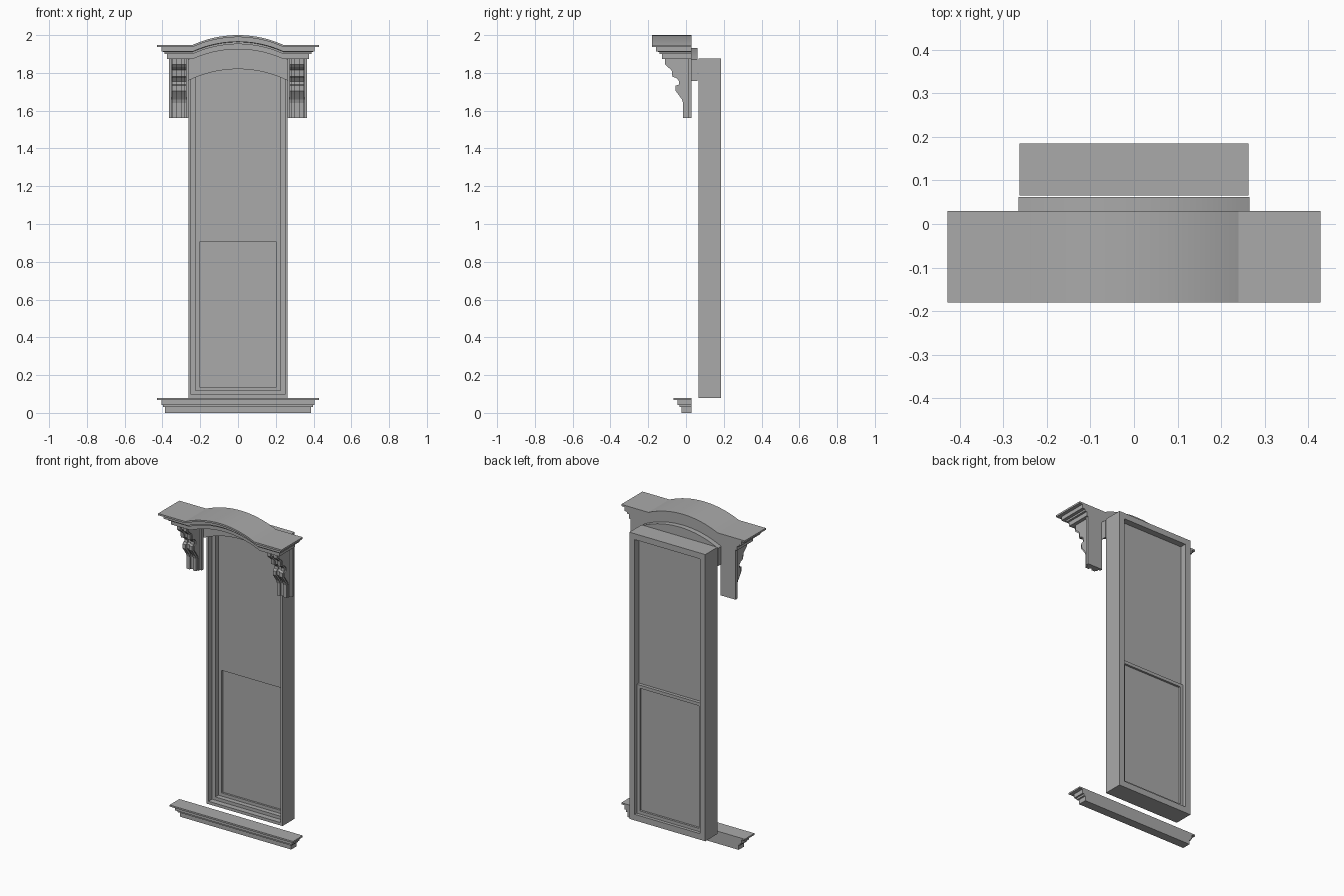
import bpy, bmesh, math

if "Cube" in bpy.data.objects:
    bpy.data.objects.remove(bpy.data.objects["Cube"])

stone = bpy.data.materials.new("plain grey")
stone.use_nodes = True
GREY = (0.4, 0.4, 0.4, 1)
stone.diffuse_color = GREY
stone.node_tree.nodes["Principled BSDF"].inputs["Base Color"].default_value = GREY

BACK = 0.03          # wall-side plane of the mouldings
SPAN = 0.24          # half width of the arch


def finish(name, bm, smooth=False):
    bmesh.ops.recalc_face_normals(bm, faces=bm.faces)
    mesh = bpy.data.meshes.new(name)
    bm.to_mesh(mesh)
    bm.free()
    mesh.materials.append(stone)
    obj = bpy.data.objects.new(name, mesh)
    bpy.context.collection.objects.link(obj)
    if smooth:
        bpy.ops.object.select_all(action='DESELECT')
        obj.select_set(True)
        bpy.context.view_layer.objects.active = obj
        bpy.ops.object.shade_smooth_by_angle(angle=math.radians(20))
    return obj


def arc(x, half, rise):
    """Height of a circular arch above its springing line."""
    if abs(x) >= half:
        return 0.0
    r = (half * half + rise * rise) / (2 * rise)
    return math.sqrt(r * r - x * x) - (r - rise)


def stations(half, n=28):
    return [half * (2 * i / n - 1) for i in range(n + 1)]


def moulding(name, profile, width, depth, rise):
    """Stepped moulding with returned ends; profile is (overhang, height)."""
    bm = bmesh.new()
    mid = stations(SPAN) if rise else []
    rings = []
    for out, z in profile:
        xs = [-width - out] + mid + [width + out]
        row = [(x, z + (arc(x, SPAN, rise) if rise else 0)) for x in xs]
        front = [bm.verts.new((x, -depth - out, h)) for x, h in row]
        back = [bm.verts.new((x, BACK, h)) for x, h in row]
        rings.append((front, back))
    for (f0, b0), (f1, b1) in zip(rings, rings[1:]):
        lo, hi = f0 + b0[::-1], f1 + b1[::-1]
        for i in range(len(lo)):
            j = (i + 1) % len(lo)
            bm.faces.new((lo[i], lo[j], hi[j], hi[i]))
    for f, b in (rings[0], rings[-1]):
        for i in range(len(f) - 1):
            bm.faces.new((f[i], f[i + 1], b[i + 1], b[i]))
    return finish(name, bm, bool(rise))


def box(bm, x0, x1, y0, y1, z0, z1):
    v = [bm.verts.new((x, y, z)) for x in (x0, x1) for y in (y0, y1) for z in (z0, z1)]
    for f in ("0132", "4576", "0154", "2376", "0264", "1375"):
        bm.faces.new([v[int(c)] for c in f])


def ring_faces(bm, loops, close=True):
    """Loft rectangular loops (half width, y, bottom, top) into a frame."""
    rows = [[bm.verts.new(p) for p in ((-w, y, b), (w, y, b), (w, y, t), (-w, y, t))]
            for w, y, b, t in loops]
    for a, c in zip(rows, rows[1:] + rows[:1]):
        for i in range(4):
            j = (i + 1) % 4
            bm.faces.new((a[i], a[j], c[j], c[i]))


def prism_x(bm, outline, x0, x1):
    """Extrude a (y, z) outline between two x positions."""
    a = [bm.verts.new((x0, y, z)) for y, z in outline]
    b = [bm.verts.new((x1, y, z)) for y, z in outline]
    bm.faces.new(a)
    bm.faces.new(b)
    for i in range(len(a)):
        j = (i + 1) % len(a)
        bm.faces.new((a[i], a[j], b[j], b[i]))


# Arched hood and straight sill
moulding("arched_hood", [(0, 1.873), (0, 1.9), (0.013, 1.9), (0.013, 1.911), (0.031, 1.913),
                         (0.031, 1.937), (0.053, 1.937), (0.053, 1.948)], 0.375, 0.127, 0.052)
moulding("window_sill", [(0, 0), (0, 0.03), (0.01, 0.03), (0.01, 0.042), (0.02, 0.042),
                         (0.02, 0.068), (0.042, 0.068), (0.042, 0.078)], 0.386, 0.025, 0)

# Curved head panel between hood and window
bm = bmesh.new()
slices = []
for x in stations(0.265):
    h = arc(x, 0.265, 0.062)
    slices.append([bm.verts.new((x, y, z + h)) for y, z in
                   ((BACK, 1.758), (0.062, 1.758), (0.062, 1.87), (BACK, 1.87))])
for a, b in zip(slices, slices[1:]):
    for i in range(4):
        j = (i + 1) % 4
        bm.faces.new((a[i], a[j], b[j], b[i]))
bm.faces.new(slices[0])
bm.faces.new(slices[-1])
finish("head_panel", bm, True)

# Window frame with a stepped reveal
bm = bmesh.new()
ring_faces(bm, [(0.263, 0.065, 0.08, 1.877), (0.25, 0.065, 0.098, 1.862),
                (0.25, 0.1, 0.098, 1.862), (0.226, 0.1, 0.118, 1.84),
                (0.226, 0.185, 0.118, 1.84), (0.263, 0.185, 0.08, 1.877)])
finish("window_frame", bm)

# Upper pane
bm = bmesh.new()
box(bm, -0.226, 0.226, 0.13, 0.145, 0.926, 1.84)
finish("upper_pane", bm)

# Lower sash and its pane
bm = bmesh.new()
ring_faces(bm, [(0.226, 0.13, 0.118, 0.926), (0.205, 0.13, 0.138, 0.906),
                (0.205, 0.165, 0.138, 0.906), (0.226, 0.165, 0.118, 0.926)])
finish("lower_sash", bm)
bm = bmesh.new()
box(bm, -0.205, 0.205, 0.142, 0.152, 0.138, 0.906)
finish("lower_pane", bm)

# Scrolled brackets: recessed core, raised ribs and a back plate
front = [(-0.11, 1.873), (-0.11, 1.845), (-0.098, 1.832), (-0.076, 1.815), (-0.072, 1.78),
         (-0.05, 1.772), (-0.036, 1.755), (-0.038, 1.738), (-0.055, 1.732), (-0.055, 1.705),
         (-0.04, 1.685), (-0.022, 1.66), (-0.015, 1.64), (-0.015, 1.562)]


def scroll(inset):
    pts = [(min(y + inset, BACK - 0.005), z) for y, z in front]
    return pts + [(BACK, 1.562), (BACK, 1.873)]


for side, label in ((1, "left"), (-1, "right")):
    bm = bmesh.new()
    c = side * 0.313
    prism_x(bm, scroll(0.012), c - 0.04, c + 0.04)
    for off in (-0.022, 0.022):
        prism_x(bm, scroll(0), c + off - 0.011, c + off + 0.011)
    box(bm, c - 0.052, c + 0.052, 0.012, BACK, 1.562, 1.873)
    finish(label + "_bracket", bm)
